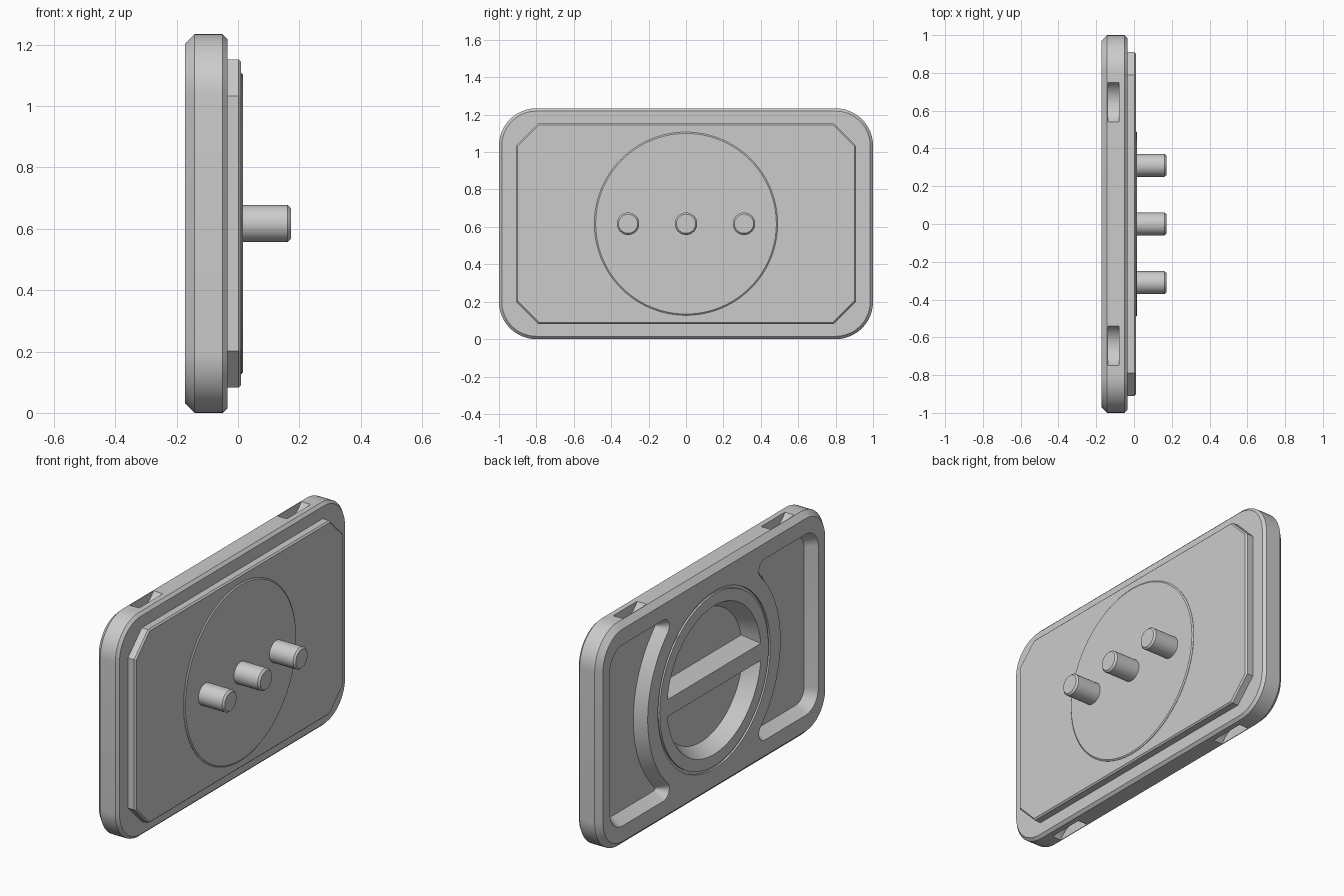
import bpy, bmesh
from math import sin, cos, pi, asin, sqrt, atan2, radians

if "Cube" in bpy.data.objects:
    bpy.data.objects.remove(bpy.data.objects["Cube"])

MID = 0.617                      # height of the plate centre
BACK, FRONT = -0.172, -0.035     # body faces along x

grey = bpy.data.materials.new("plain grey")
grey.use_nodes = True
grey.diffuse_color = (0.6, 0.6, 0.6, 1)
grey.node_tree.nodes["Principled BSDF"].inputs["Base Color"].default_value = (0.6, 0.6, 0.6, 1)


def loft(name, sections):
    """Closed solid through (x, loop of (y, z)) sections."""
    bm = bmesh.new()
    rings = [[bm.verts.new((x, y, z + MID)) for y, z in loop] for x, loop in sections]
    n = len(rings[0])
    for a, b in zip(rings, rings[1:]):
        for i in range(n):
            j = (i + 1) % n
            bm.faces.new((a[i], a[j], b[j], b[i]))
    bm.faces.new(rings[0])
    bm.faces.new(rings[-1])
    bmesh.ops.recalc_face_normals(bm, faces=bm.faces)
    mesh = bpy.data.meshes.new(name)
    bm.to_mesh(mesh)
    bm.free()
    mesh.materials.append(grey)
    ob = bpy.data.objects.new(name, mesh)
    bpy.context.collection.objects.link(ob)
    return ob


def arc(cy, cz, r, a0, a1, n):
    return [(cy + r * cos(a0 + (a1 - a0) * i / n), cz + r * sin(a0 + (a1 - a0) * i / n))
            for i in range(n + 1)]


def circle(r, n=96, cy=0, cz=0):
    return arc(cy, cz, r, 0, 2 * pi, n)[:-1]


def corner_box(w, h, r, n):
    """Rectangle with round (or, for n = 1, cut) corners."""
    loop = []
    for k, (sy, sz) in enumerate(((1, 1), (-1, 1), (-1, -1), (1, -1))):
        loop += arc(sy * (w - r), sz * (h - r), r, k * pi / 2, (k + 1) * pi / 2, n)
    return loop


def pocket(e, side):
    """Side pocket outline, hollowed around the dial, inset by e."""
    w, h, big, rc, rf = 0.91 - e, 0.5 - e, 0.58 + e, 0.11 - e, 0.05 - e
    fz = h - rf
    fy = sqrt((big + rf) ** 2 - fz ** 2)
    t = atan2(fz, fy)
    loop = arc(w - rc, h - rc, rc, 0, pi / 2, 8)
    loop += arc(fy, fz, rf, pi / 2, pi + t, 8)
    loop += arc(0, 0, big, t, -t, 40)[1:-1]
    loop += arc(fy, -fz, rf, pi - t, 3 * pi / 2, 8)
    loop += arc(w - rc, rc - h, rc, -pi / 2, 0, 8)
    return [(side * y, z) for y, z in loop]


def half_dish(e, side):
    """Half of the round finger recess, above or below the grip bar."""
    r = 0.41 - e
    t = asin((0.047 + e) / r)
    return [(y, side * z) for y, z in arc(0, 0, r, t, pi - t, 48)]


def cut(body, cutter):
    cutter.hide_render = True
    mod = body.modifiers.new("cut", 'BOOLEAN')
    mod.operation, mod.solver, mod.object = 'DIFFERENCE', 'EXACT', cutter
    bpy.context.view_layer.objects.active = body
    bpy.ops.object.modifier_apply(modifier=mod.name)
    bpy.data.objects.remove(cutter)


def drafted(name, outline, side, depth, inset):
    over = 0.01
    return loft(name, [(BACK - over, outline(-inset * over / depth, side)),
                       (BACK + depth, outline(inset, side))])


# Body with a wide rear chamfer and a narrow front one
def shell(e):
    return corner_box(1 - e, MID - e, 0.2 - e, 12)


body = loft("body_plate", [(BACK, shell(0.03)), (-0.142, shell(0)),
                           (-0.05, shell(0)), (FRONT, shell(0.015))])

# Rear recesses: two side pockets and the split dish
for s in (1, -1):
    cut(body, drafted("pocket_cutter", pocket, s, 0.06, 0.04))
    cut(body, drafted("dish_cutter", half_dish, s, 0.08, 0.047))

# Thin groove around the dial
groove = loft("groove_cutter", [(BACK - 0.01, circle(0.49)), (BACK + 0.01, circle(0.49))])
cut(groove, loft("groove_core", [(BACK - 0.02, circle(0.475)), (BACK + 0.02, circle(0.475))]))
cut(body, groove)

# Scooped strap slots in the top and bottom edges
for sy in (1, -1):
    for sz in (1, -1):
        scoop = circle(0.12, 64, sy * 0.645, sz * (MID + 0.06))
        cut(body, loft("slot_cutter", [(-0.138, scoop), (-0.08, scoop)]))


# Raised front panel with cut corners
def panel(e):
    return corner_box(0.91 - e, 0.535 - e, 0.12 - e * 0.6, 1)


parts = [body, loft("front_panel", [(FRONT - 0.005, panel(0)), (0.002, panel(0)),
                                    (0.01, panel(0.008))])]

# Round boss and three pegs
parts.append(loft("round_boss", [(0, circle(0.49)), (0.012, circle(0.49)),
                                 (0.017, circle(0.483))]))
for label, y in (("left", -0.31), ("middle", 0), ("right", 0.31)):
    parts.append(loft(label + "_peg", [(0.01, circle(0.06, 40, y)), (0.162, circle(0.06, 40, y)),
                                       (0.172, circle(0.051, 40, y))]))

# Smooth curved walls, keep crisp edges
bpy.ops.object.select_all(action='DESELECT')
for ob in parts:
    ob.select_set(True)
bpy.context.view_layer.objects.active = body
bpy.ops.object.shade_smooth_by_angle(angle=radians(25))
